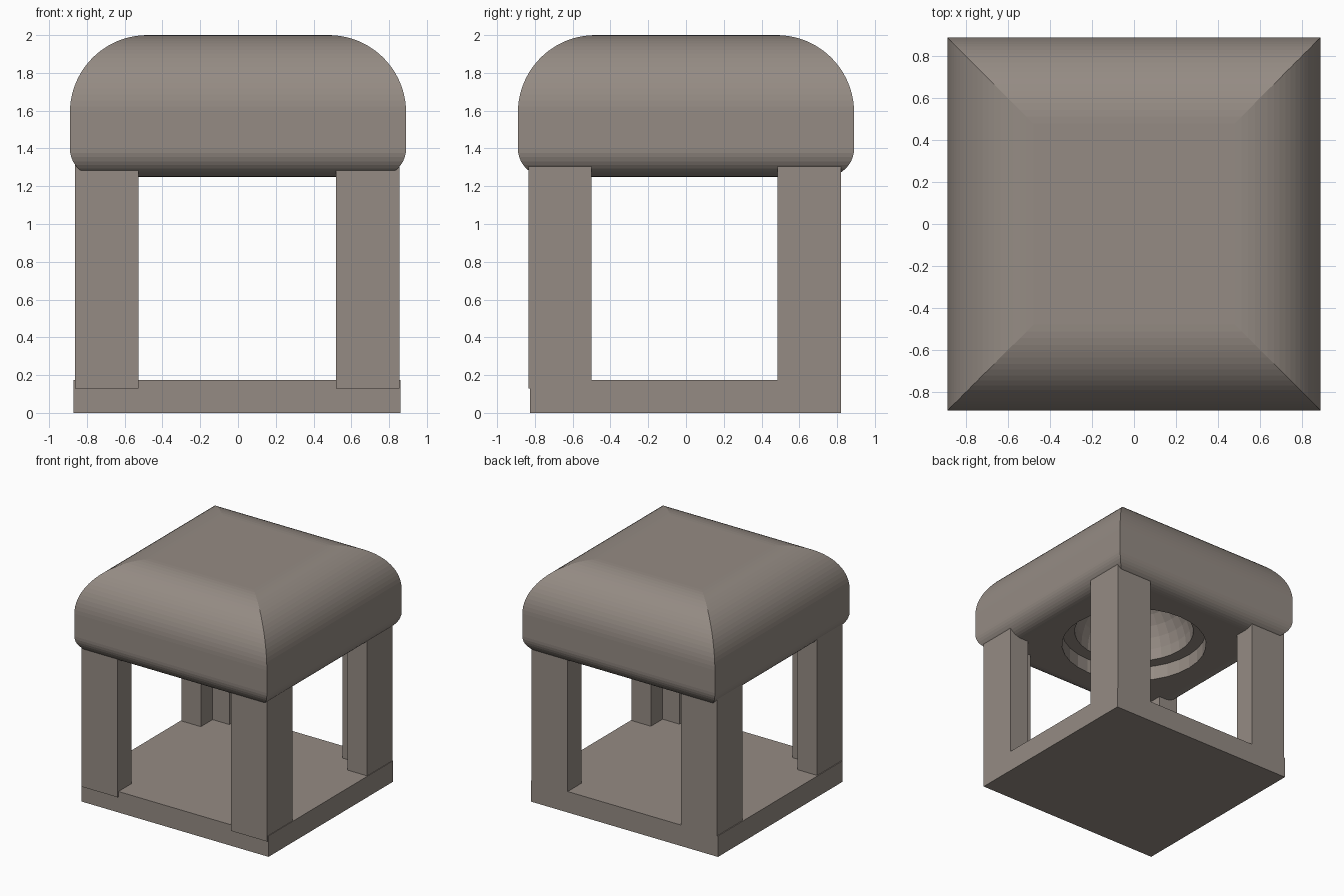
import bpy
import bmesh
from math import cos, sin, pi

cube = bpy.data.objects.get("Cube")
if cube:
    bpy.data.objects.remove(cube, do_unlink=True)

# Single stone colour
stone = bpy.data.materials.new("warm_grey_stone")
stone.use_nodes = True
colour = (0.30, 0.26, 0.23, 1)
stone.diffuse_color = colour
stone.node_tree.nodes["Principled BSDF"].inputs["Base Color"].default_value = colour


def finish(name, bm):
    bmesh.ops.recalc_face_normals(bm, faces=bm.faces)
    mesh = bpy.data.meshes.new(name)
    bm.to_mesh(mesh)
    bm.free()
    mesh.materials.append(stone)
    obj = bpy.data.objects.new(name, mesh)
    bpy.context.collection.objects.link(obj)
    return obj


def prism(name, outline, bottom, top):
    bm = bmesh.new()
    face = bm.faces.new([bm.verts.new((x, y, bottom)) for x, y in outline])
    grown = bmesh.ops.extrude_face_region(bm, geom=[face])["geom"]
    verts = [v for v in grown if isinstance(v, bmesh.types.BMVert)]
    bmesh.ops.translate(bm, verts=verts, vec=(0, 0, top - bottom))
    return finish(name, bm)


def arc(centre, z, radius, start, end, steps):
    angles = [start + (end - start) * i / steps for i in range(steps + 1)]
    return [(centre + radius * cos(a), z + radius * sin(a)) for a in angles]


# Base slab
prism("base_slab", [(-.87, -.825), (.86, -.825), (.86, .82), (-.87, .82)], 0, .175)

# Four L-shaped corner legs
W, T = .335, .18
for side, sx, x in (("right", 1, -.863), ("left", -1, .855)):
    for end, sy, y in (("front", 1, -.835), ("back", -1, .82)):
        shape = [(0, 0), (W, 0), (W, T), (T, T), (T, W), (0, W)]
        prism(f"{end}_{side}_leg", [(x + sx * a, y + sy * b) for a, b in shape],
              .13, 1.36)

# Square canopy lofted from a rounded profile
profile = arc(.74, 1.4, .15, -pi / 2, 0, 10) + arc(.48, 1.59, .41, 0, pi / 2, 20)
bm = bmesh.new()
rings = [[bm.verts.new((r * a, r * b, z))
          for a, b in ((-1, -1), (1, -1), (1, 1), (-1, 1))] for r, z in profile]
for low, high in zip(rings, rings[1:]):
    for i in range(4):
        j = (i + 1) % 4
        bm.faces.new((low[i], low[j], high[j], high[i]))
bm.faces.new(rings[0])
bm.faces.new(rings[-1])
canopy = finish("canopy", bm)

# Round stepped recess with a domed ceiling, cut into the underside
cut_profile = [(0, 1.1), (.57, 1.1), (.57, 1.37)] + arc(0, 1.37, .47, 0, pi / 2, 8)
SEGMENTS = 32
bm = bmesh.new()
pts = [bm.verts.new((max(r, 0), 0, z)) for r, z in cut_profile]
edges = [bm.edges.new(pair) for pair in zip(pts, pts[1:])]
bmesh.ops.spin(bm, geom=pts + edges, cent=(0, 0, 0), axis=(0, 0, 1),
               angle=2 * pi, steps=SEGMENTS, use_duplicate=False)
bmesh.ops.remove_doubles(bm, verts=bm.verts, dist=.0005)
cutter = finish("dome_cutter", bm)
cutter.hide_render = True

cut = canopy.modifiers.new("dome_cut", "BOOLEAN")
cut.operation = "DIFFERENCE"
cut.solver = "EXACT"
cut.object = cutter
bpy.context.view_layer.objects.active = canopy
bpy.ops.object.modifier_apply(modifier=cut.name)
bpy.data.objects.remove(cutter, do_unlink=True)
